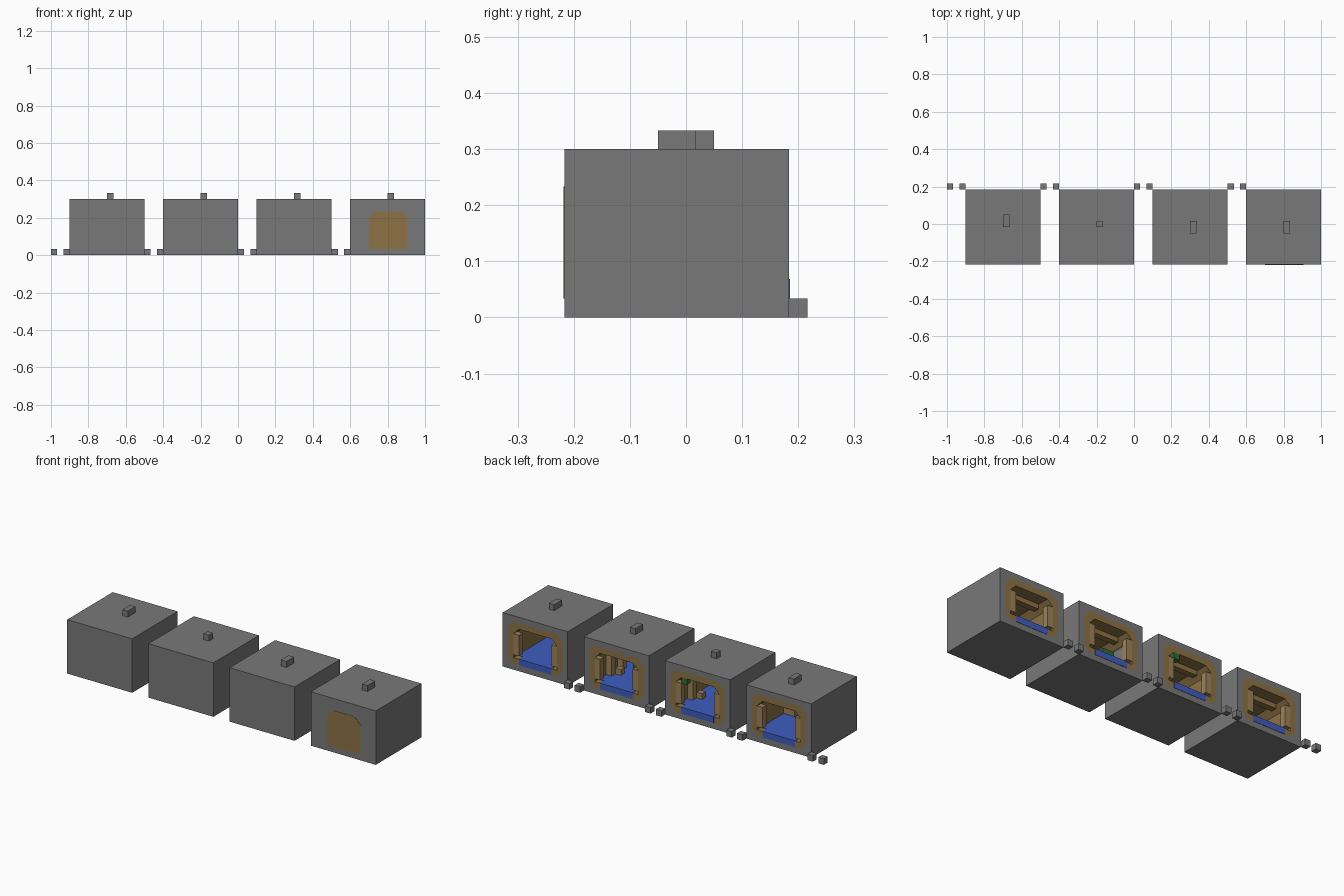
import bpy
import bmesh

if "Cube" in bpy.data.objects:
    bpy.data.objects.remove(bpy.data.objects["Cube"], do_unlink=True)

U = 1 / 30           # one block
PITCH = 15           # distance between houses, in blocks
START_X, START_Y = -27, -6.5


def material(name, r, g, b):
    m = bpy.data.materials.new(name)
    m.use_nodes = True
    m.diffuse_color = (r, g, b, 1)
    m.node_tree.nodes["Principled BSDF"].inputs["Base Color"].default_value = (r, g, b, 1)
    return m


STONE = material("stone_grey", .19, .19, .19)
BROWN = material("wall_brown", .27, .17, .06)
TAN = material("wood_tan", .34, .225, .10)
BLUE = material("carpet_blue", .05, .11, .52)
GREEN = material("leaf_green", .03, .16, .03)


def prism(name, house, u, v, z, mat, top=0, bottom=0):
    """Block with optional chamfers on the side corners of its upright profile."""
    (u0, u1), (v0, v1), (z0, z1) = u, v, z
    profile = []
    for x, h, sx, sz, c in ((u0, z0, 1, 1, bottom), (u1, z0, -1, 1, bottom),
                            (u1, z1, -1, -1, top), (u0, z1, 1, -1, top)):
        cut = [(x, h + sz * c), (x + sx * c, h)] if c else [(x, h)]
        profile += cut if sx == sz else cut[::-1]
    bm = bmesh.new()
    ox = START_X + PITCH * house
    face = bm.faces.new([bm.verts.new(((ox + x) * U, (START_Y + v0) * U, h * U))
                         for x, h in profile])
    new = bmesh.ops.extrude_face_region(bm, geom=[face])["geom"]
    bmesh.ops.translate(bm, vec=(0, (v1 - v0) * U, 0),
                        verts=[g for g in new if isinstance(g, bmesh.types.BMVert)])
    bmesh.ops.recalc_face_normals(bm, faces=bm.faces)
    mesh = bpy.data.meshes.new(name)
    bm.to_mesh(mesh)
    bm.free()
    mesh.materials.append(mat)
    ob = bpy.data.objects.new(name, mesh)
    bpy.context.collection.objects.link(ob)
    return ob


def carve(ob, cutter):
    mod = ob.modifiers.new("carve", "BOOLEAN")
    mod.operation = "DIFFERENCE"
    mod.solver = "EXACT"
    mod.object = cutter
    bpy.context.view_layer.objects.active = ob
    bpy.ops.object.modifier_apply(modifier=mod.name)
    bpy.data.objects.remove(cutter, do_unlink=True)


CHIMNEYS = ((6, 8), (6, 7), (5, 7), (5, 7))

for i, chimney in enumerate(CHIMNEYS):
    # Stone house with a hollow open to the back
    body = prism("house_body", i, (0, 12), (0, 12), (0, 9), STONE)
    carve(body, prism("hollow", i, (1, 11), (2, 14), (1, 8), STONE, 1, 1))
    prism("chimney", i, (6, 7), chimney, (9, 10), STONE)

    # Brown room lining
    room = prism("room_shell", i, (1, 11), (2, 12), (1, 8), BROWN, 1, 1)
    carve(room, prism("room_space", i, (2, 10), (3, 14), (2, 7), BROWN, 1))

    # Carpet and its front edge
    prism("carpet", i, (2, 10), (3, 11), (1.9, 2.05), BLUE)
    prism("carpet_edge", i, (3, 9), (11, 12.05), (1, 2.05), BLUE)

    # Doorway posts and ceiling beams
    for u in (2, 9):
        prism("door_post", i, (u, u + 1), (11, 12), (2.5, 6), TAN)
    for v in (4, 9):
        prism("ceiling_beam", i, (3, 9), (v, v + 1), (6.2, 7), BROWN)

    # Pair of ground blocks beside the doorway
    for u in (-3, -1):
        prism("ground_block", i, (u, u + 1), (12, 13), (0, 1), STONE)

# Furniture, by house
prism("low_table", 0, (8, 10), (3, 5), (2, 3), TAN)
prism("table_box", 0, (9, 10), (3, 4), (3, 4), TAN)

prism("hanging_plant", 1, (8, 9), (11, 12), (6, 7), GREEN)
prism("shelf_post", 1, (9, 10), (8, 9), (2, 6), TAN)
prism("stool", 1, (8, 9), (7, 8), (2, 3), TAN)

for v in (5, 8):
    prism("shelf_post", 2, (9, 10), (v, v + 1), (2, 6), TAN)
prism("stool", 2, (8, 9), (7, 8), (2, 3), TAN)
prism("planter_bush", 2, (3, 5), (7, 9), (3, 5), GREEN)
prism("planter", 2, (3, 5), (7, 9), (2, 3), TAN)
prism("stone_stove", 2, (2, 3), (9, 11), (2, 5), STONE)

# Arched front panel on the last house
prism("front_arch", 3, (3, 9.2), (-.05, 0), (1, 7), BROWN, 1.1)
